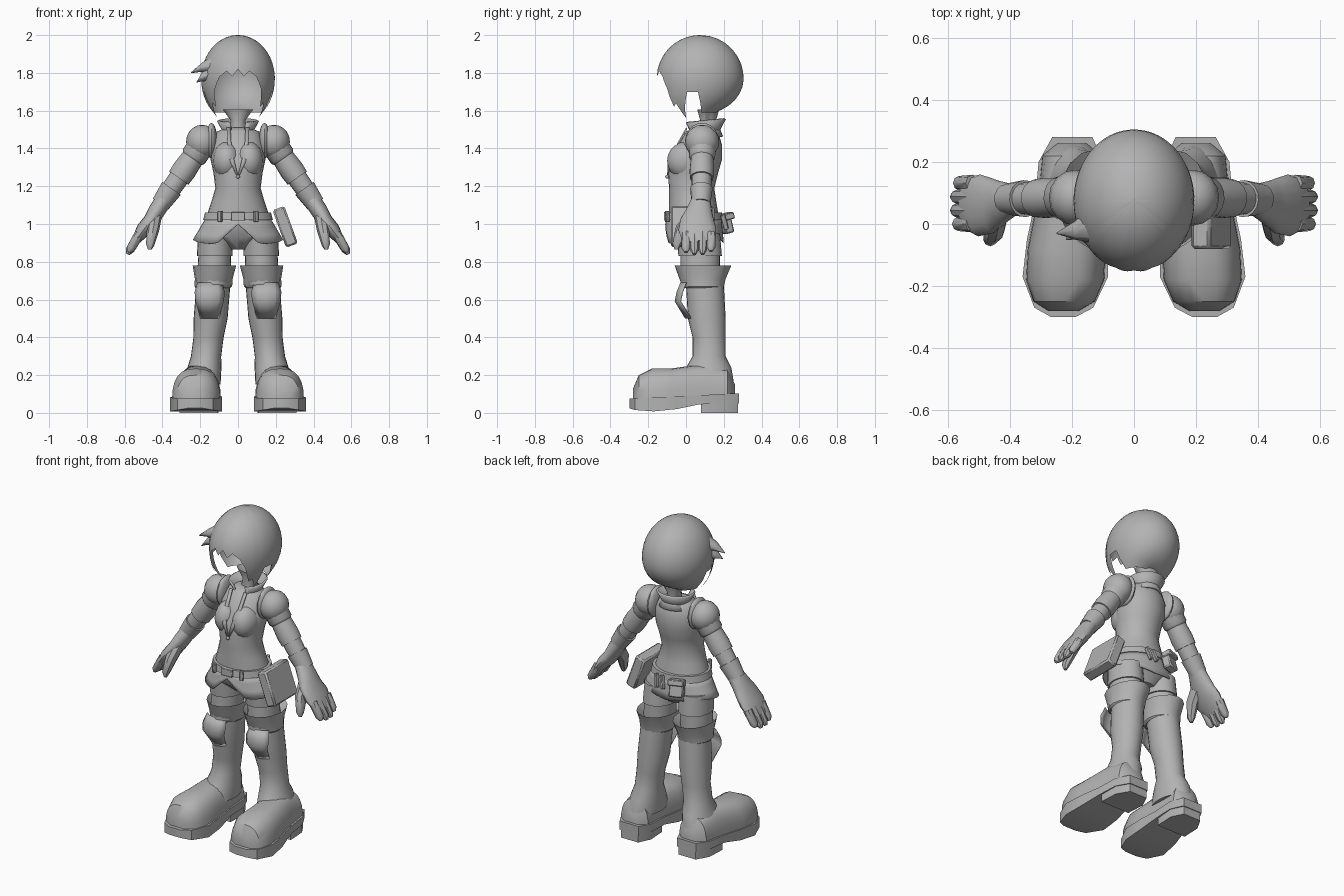
import bpy, bmesh, math
from mathutils import Vector

cube = bpy.data.objects.get("Cube")
if cube:
    bpy.data.objects.remove(cube, do_unlink=True)

clay = bpy.data.materials.new("plain_grey")
clay.use_nodes = True
clay.diffuse_color = (0.45, 0.45, 0.45, 1)
clay.node_tree.nodes["Principled BSDF"].inputs["Base Color"].default_value = clay.diffuse_color


def finish(name, bm, mirror=False, thick=0, angle=40):
    """Turn a bmesh into a smooth-shaded object, optionally mirrored over x."""
    bmesh.ops.recalc_face_normals(bm, faces=bm.faces)
    mesh = bpy.data.meshes.new(name)
    bm.to_mesh(mesh)
    bm.free()
    mesh.materials.append(clay)
    ob = bpy.data.objects.new(name, mesh)
    bpy.context.collection.objects.link(ob)
    bpy.ops.object.select_all(action='DESELECT')
    ob.select_set(True)
    bpy.context.view_layer.objects.active = ob
    bpy.ops.object.shade_smooth_by_angle(angle=math.radians(angle))
    if thick:
        ob.modifiers.new("thickness", 'SOLIDIFY').thickness = thick
    if mirror:
        ob.modifiers.new("mirror", 'MIRROR').use_mirror_merge = False
    return ob


def loft(name, rings, caps=True, closed=True, **options):
    """Skin a list of equal rings of points."""
    bm = bmesh.new()
    rows = [[bm.verts.new(point) for point in ring] for ring in rings]
    count = len(rows[0])
    for lower, upper in zip(rows, rows[1:]):
        for i in range(count if closed else count - 1):
            j = (i + 1) % count
            bm.faces.new((lower[i], lower[j], upper[j], upper[i]))
    if caps:
        bm.faces.new(rows[0])
        bm.faces.new(rows[-1])
    return finish(name, bm, **options)


def oval(centre, u, v, count=20, power=1):
    """Ring round a centre spanned by the half axes u and v."""
    points = []
    for i in range(count):
        turn = math.tau * i / count
        s, c = math.sin(turn), math.cos(turn)
        points.append(Vector(centre) + Vector(u) * math.copysign(abs(c) ** power, c)
                      + Vector(v) * math.copysign(abs(s) ** power, s))
    return points


def middle(z):
    return 0


def leg_line(z):
    """Legs spread outwards towards the ground."""
    return 0.12 + 0.1 * (1 - z) ** 2


def stack(name, rows, line=middle, count=24, **options):
    """Upright body of rows (z, half width, front y, back y)."""
    loft(name, [oval((line(z), (front + back) / 2, z), (width, 0, 0), (0, (back - front) / 2, 0), count)
                for z, width, front, back in rows], mirror=line is leg_line, **options)


def limb(name, rows, count=12):
    """Mirrored tube through rows (x, y, z, radius along y, radius across)."""
    path = [Vector(row[:3]) for row in rows]
    rings = []
    for i, row in enumerate(rows):
        along = (path[min(i + 1, len(path) - 1)] - path[max(i - 1, 0)]).normalized()
        side = (Vector((0, 1, 0)) - along * along.y).normalized()
        rings.append(oval(path[i], side * row[3], along.cross(side) * row[4], count))
    loft(name, rings, mirror=True)


def ball(name, centre, radii, mirror=True):
    bm = bmesh.new()
    bmesh.ops.create_uvsphere(bm, u_segments=16, v_segments=10, radius=1)
    bmesh.ops.scale(bm, vec=radii, verts=bm.verts)
    bmesh.ops.translate(bm, vec=centre, verts=bm.verts)
    finish(name, bm, mirror)


def box(name, centre, size, tilt=(0, 0, 0)):
    bm = bmesh.new()
    bmesh.ops.create_cube(bm, size=1)
    bmesh.ops.scale(bm, vec=size, verts=bm.verts)
    ob = finish(name, bm)
    ob.location, ob.rotation_euler = centre, [math.radians(a) for a in tilt]
    ob.modifiers.new("bevel", 'BEVEL').width = min(size) / 7


# Hair: an open shell whose hem forms fringe, side locks and nape
hem = [(0, 1.82), (9, 1.78), (18, 1.81), (30, 1.78), (39, 1.72), (45, 1.62), (51, 1.64),
       (60, 1.56), (72, 1.7), (87, 1.7), (93, 1.59), (180, 1.59)]


def hem_height(angle):
    for (a, za), (b, zb) in zip(hem, hem[1:]):
        if a <= angle <= b:
            return za + (zb - za) * (angle - a) / (b - a)


steps, level, rise = 14, 1.77, 0.23
shell = [[] for _ in range(steps + 1)]
for degrees in range(-180, 180, 3):
    turn = math.radians(degrees)
    drop = 0.245 + 0.055 * math.cos(turn)
    low = hem_height(abs(degrees)) - level
    end = math.acos(low / (rise if low > 0 else drop))
    for k, ring in enumerate(shell):
        p = 0.04 + (end - 0.04) * k / steps
        height = math.cos(p) * (rise if p < math.pi / 2 else drop)
        ring.append((0.195 * math.sin(p) * math.sin(turn),
                     0.075 - rise * math.sin(p) * math.cos(turn), level + height))
loft("hair", shell, caps=False, angle=60)
bm = bmesh.new()
bm.faces.new([bm.verts.new(point) for point in shell[0]])
finish("hair_crown", bm)


def flick(name, root, bend, tip):
    loft(name, [oval(point, (0, size, 0), (0, 0, size * 0.8), 8)
                for point, size in ((root, 0.06), (bend, 0.03), (tip, 0.002))], angle=60)


flick("upper_hair_flick", (-0.14, 0, 1.84), (-0.19, -0.02, 1.83), (-0.25, -0.03, 1.8))
flick("lower_hair_flick", (-0.14, 0, 1.8), (-0.19, -0.02, 1.78), (-0.22, -0.05, 1.75))

# Neck and standing collar, open at the throat
stack("neck", [(1.46, 0.05, 0.06, 0.16), (1.55, 0.04, 0.075, 0.16), (1.605, 0.08, 0.06, 0.175)], caps=False)
arc = [math.radians(24 + 13 * i) for i in range(25)]
loft("collar", [[(width * math.sin(t), 0.1 - width * math.cos(t), z - 0.01 * math.cos(t)) for t in arc]
                for z, width in ((1.45, 0.085), (1.49, 0.07), (1.55, 0.1))],
     caps=False, closed=False, thick=0.012)

# Torso, bust and jacket front
stack("torso", [(1.51, 0.06, 0.04, 0.15), (1.49, 0.11, 0, 0.17), (1.42, 0.14, -0.04, 0.19),
                (1.34, 0.145, -0.085, 0.19), (1.27, 0.13, -0.095, 0.17), (1.19, 0.12, -0.09, 0.15),
                (1.12, 0.14, -0.09, 0.16), (1, 0.18, -0.09, 0.18)], angle=60)
ball("bust", (0.06, 0, 1.335), (0.075, 0.1, 0.1))
loft("lapel", [[(outer, y, z), (inner, y, z)] for z, y, outer, inner in
               ((1.51, 0, 0.06, 0.04), (1.42, -0.05, 0.055, 0.035),
                (1.34, -0.095, 0.045, 0.02), (1.26, -0.1, 0.01, 0))],
     caps=False, closed=False, mirror=True, thick=0.008)
ball("zip_pull", (0, -0.1, 1.25), (0.01, 0.01, 0.01), False)

# Belt with buckle and loops
stack("belt", [(1.02, 0.185, -0.11, 0.195), (1.06, 0.175, -0.105, 0.19)])
box("buckle", (0, -0.11, 1.04), (0.075, 0.015, 0.045))
for side in (-1, 1):
    box("belt_loop", (side * 0.095, -0.1, 1.04), (0.02, 0.02, 0.06), (0, 0, side * 30))


def skirt_ring(u, count=40):
    """One level of the flared skirt, whose hem rises to a notch in front."""
    ring = []
    for i in range(count):
        turn = math.tau * i / count
        away = min(turn, math.tau - turn)
        hem_z = 1 - 0.105 * min(2 * away, 1) + 0.03 * math.sin(max(away - 0.5, 0)) ** 2
        ring.append(((0.172 + 0.066 * u) * math.sin(turn), 0.045 - (0.143 + 0.012 * u) * math.cos(turn),
                     1.03 + (hem_z - 1.03) * u))
    return ring


loft("jacket_skirt", [skirt_ring(k / 3) for k in range(4)], caps=False, thick=0.006, angle=60)

# Shorts and thighs
stack("shorts_seat", [(1, 0.17, -0.07, 0.17), (0.93, 0.19, -0.055, 0.18), (0.865, 0.07, 0.02, 0.14)])
stack("shorts_leg", [(0.95, 0.09, -0.05, 0.18), (0.83, 0.095, -0.04, 0.19)], leg_line)
stack("thigh", [(0.88, 0.085, -0.03, 0.18), (0.68, 0.09, -0.03, 0.18)], leg_line)

# Knee cuffs and hanging knee guards
stack("knee_cuff", [(0.66, 0.09, -0.01, 0.19), (0.67, 0.1, -0.02, 0.2), (0.71, 0.1, -0.035, 0.21),
                    (0.78, 0.115, -0.06, 0.24), (0.74, 0.085, -0.02, 0.18)], leg_line, 16, angle=30)
loft("knee_guard", [[(0.15 + width * k, y + k * k * 0.03, z) for k in (-1, -0.6, 0, 0.6, 1)]
                    for z, width, y in ((0.69, 0.065, -0.03), (0.64, 0.08, -0.05), (0.59, 0.075, -0.06),
                                        (0.5, 0.05, -0.005))],
     caps=False, closed=False, mirror=True, thick=0.005, angle=80)

# Boots: shaft, foot, sole and heel
stack("boot_shaft", [(0.68, 0.09, 0, 0.2), (0.5, 0.09, 0.01, 0.21), (0.4, 0.08, 0.035, 0.21),
                     (0.3, 0.08, 0.035, 0.21), (0.24, 0.09, 0, 0.24), (0.15, 0.1, -0.04, 0.255)], leg_line)


def foot_line(y):
    """Feet turn slightly outwards towards the toes."""
    return 0.213 - 0.05 * y


# Only the upper half of each oval is used, so the foot is flat below
loft("boot_foot", [oval((foot_line(y), y, 0.06), (width, 0, 0), (0, 0, top - 0.06), 24, 0.75)[:13]
                   for y, width, top in ((-0.28, 0.05, 0.13), (-0.25, 0.1, 0.2), (-0.18, 0.127, 0.235),
                                         (-0.08, 0.127, 0.235), (0.1, 0.1, 0.26), (0.22, 0.095, 0.23),
                                         (0.26, 0.05, 0.15))], mirror=True)


def slab(name, rows):
    """Flat-sided sole piece of rows (y, half width, bottom)."""
    loft(name, [[(foot_line(y) + side * width, y, z)
                 for side, z in ((-1, low), (1, low), (1, 0.09 + 0.05 * y), (-1, 0.09 + 0.05 * y))]
                for y, width, low in rows], mirror=True, angle=35)


slab("boot_sole", [(-0.3, 0.04, 0.025), (-0.27, 0.095, 0.015), (-0.17, 0.138, 0.008), (-0.05, 0.13, 0.02),
                   (0.07, 0.11, 0.045), (0.2, 0.105, 0.05), (0.28, 0.065, 0.05)])
slab("boot_heel", [(0.08, 0.1, 0), (0.2, 0.1, 0), (0.275, 0.06, 0)])

# Shoulders, then sleeve, forearm and cuff along one straight arm
ball("shoulder_pad", (0.19, 0.085, 1.435), (0.085, 0.09, 0.09))
ball("shoulder_rim", (0.14, 0.085, 1.44), (0.03, 0.09, 0.095))
shoulder, wrist = Vector((0.17, 0.087, 1.45)), Vector((0.41, 0.08, 1.105))


def arm(name, rows):
    """Mirrored arm piece of rows (fraction along the arm, radius)."""
    along = (wrist - shoulder).normalized()
    side = along.orthogonal().normalized()
    loft(name, [oval(shoulder.lerp(wrist, t), side * r, along.cross(side) * r, 16) for t, r in rows], mirror=True)


arm("sleeve", [(0, 0.07), (0.27, 0.07), (0.3, 0.06), (0.48, 0.065), (0.6, 0.062), (0.6, 0.05)])
arm("forearm", [(0.45, 0.055), (0.7, 0.053), (1, 0.045)])
arm("glove_cuff", [(0.76, 0.05), (0.76, 0.06), (1, 0.05)])

# Gloved hands
limb("palm", [(0.39, 0.08, 1.13, 0.05, 0.045), (0.43, 0.07, 1.07, 0.07, 0.045), (0.46, 0.06, 1.02, 0.09, 0.04),
              (0.5, 0.06, 0.97, 0.1, 0.04), (0.55, 0.067, 0.9, 0.08, 0.02)], 16)
for i, reach in enumerate((0.9, 1, 1, 0.85)):
    limb("finger", [(0.52 + 0.065 * k * reach, 0.044 * i, 0.95 - 0.11 * k * reach, r, r)
                    for k, r in ((0, 0.027), (0.8, 0.023), (1, 0.01))], 8)
limb("thumb", [(0.44, 0.03, 1.03, 0.04, 0.035), (0.45, -0.02, 0.97, 0.038, 0.033),
               (0.465, -0.05, 0.89, 0.023, 0.022), (0.467, -0.05, 0.865, 0.01, 0.01)], 8)

# Book on the left hip, pouch and tools at the back
box("hip_book", (0.25, 0.035, 0.985), (0.066, 0.23, 0.21), (0, -20, 0))
box("back_pouch", (-0.085, 0.21, 1), (0.085, 0.05, 0.1), (14, 0, 20))
box("pouch_flap", (-0.085, 0.215, 1.04), (0.093, 0.058, 0.035), (14, 0, 20))
for x in (0.02, 0.06):
    box("belt_tool", (x, 0.205, 1.01), (0.018, 0.025, 0.08), (12, 15, -8))
